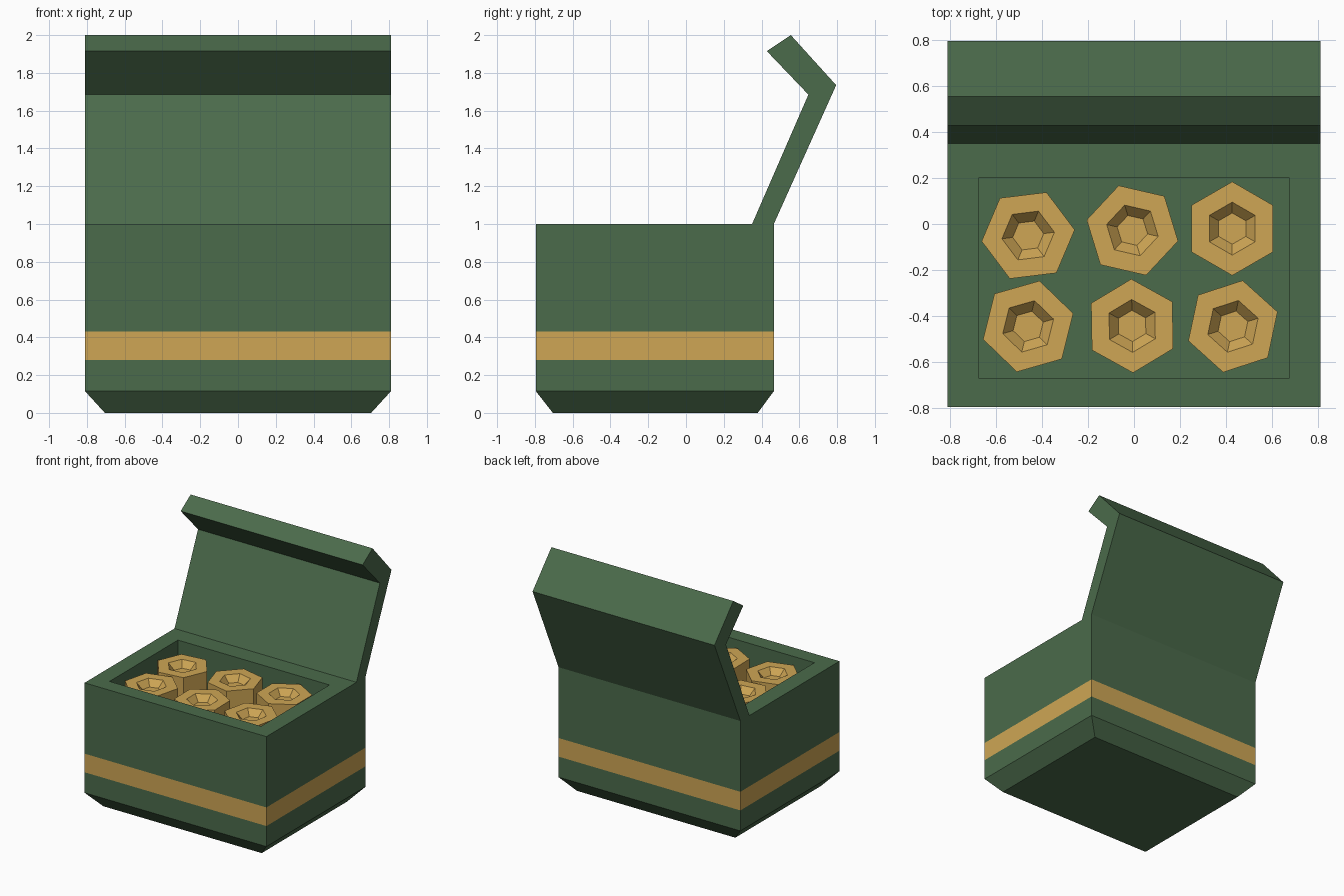
import bpy, bmesh
from math import cos, sin, radians

if "Cube" in bpy.data.objects:
    bpy.data.objects.remove(bpy.data.objects["Cube"])


def material(name, rgb):
    m = bpy.data.materials.new(name)
    m.diffuse_color = (*rgb, 1)
    m.use_nodes = True
    m.node_tree.nodes["Principled BSDF"].inputs["Base Color"].default_value = m.diffuse_color
    return m


GREEN = material("olive_green", (0.07, 0.145, 0.07))
GOLD = material("brass", (0.62, 0.38, 0.09))


def loft(name, rings, mats, ring_mats=None):
    """Skin a stack of point rings and cap both ends."""
    bm = bmesh.new()
    loops = [[bm.verts.new(p) for p in ring] for ring in rings]
    for k, (a, b) in enumerate(zip(loops, loops[1:])):
        n = len(a)
        for i in range(n):
            j = (i + 1) % n
            f = bm.faces.new((a[i], a[j], b[j], b[i]))
            f.material_index = ring_mats[k] if ring_mats else 0
    bm.faces.new(loops[0][::-1])
    bm.faces.new(loops[-1])
    bmesh.ops.recalc_face_normals(bm, faces=bm.faces)
    me = bpy.data.meshes.new(name)
    bm.to_mesh(me)
    bm.free()
    for m in mats:
        me.materials.append(m)
    ob = bpy.data.objects.new(name, me)
    bpy.context.collection.objects.link(ob)
    return ob


def rect(x, y0, y1, z):
    return [(-x, y0, z), (x, y0, z), (x, y1, z), (-x, y1, z)]


def hexagon(cx, cy, r, z, turn):
    return [(cx + r * cos(radians(turn + 60 * i)),
             cy + r * sin(radians(turn + 60 * i)), z) for i in range(6)]


# Open box: tapered foot, brass band, rim and cavity
W, FRONT, BACK, FLOOR = 0.81, -0.795, 0.465, 0.2
body = [rect(0.705, -0.705, 0.38, 0)]
body += [rect(W, FRONT, BACK, z) for z in (0.115, 0.28, 0.43, 1.0)]
body += [rect(0.675, -0.67, 0.20, z) for z in (1.0, FLOOR)]
loft("box_body", body, [GREEN, GOLD], [0, 0, 1, 0, 0, 0])

# Open lid: bent side profile (y, z) extruded across the width
profile = [(0.35, 1.0), (0.465, 1.0), (0.795, 1.735),
           (0.555, 2.0), (0.428, 1.915), (0.648, 1.685)]
loft("lid", [[(x, y, z) for y, z in profile] for x in (-W, W)], [GREEN])

# Six hexagonal rounds with tapered sockets: x, y, turn
rounds = [(-0.46, -0.05, 7), (-0.007, -0.028, -13), (0.427, -0.02, 30),
          (-0.46, -0.445, 16), (-0.008, -0.443, 31), (0.43, -0.445, 18)]
TOP = 0.945
for i, (x, y, t) in enumerate(rounds, 1):
    steps = [(0.204, FLOOR), (0.204, TOP), (0.115, TOP), (0.068, TOP - 0.05)]
    loft(f"round_{i}", [hexagon(x, y, r, z, t) for r, z in steps], [GOLD])
